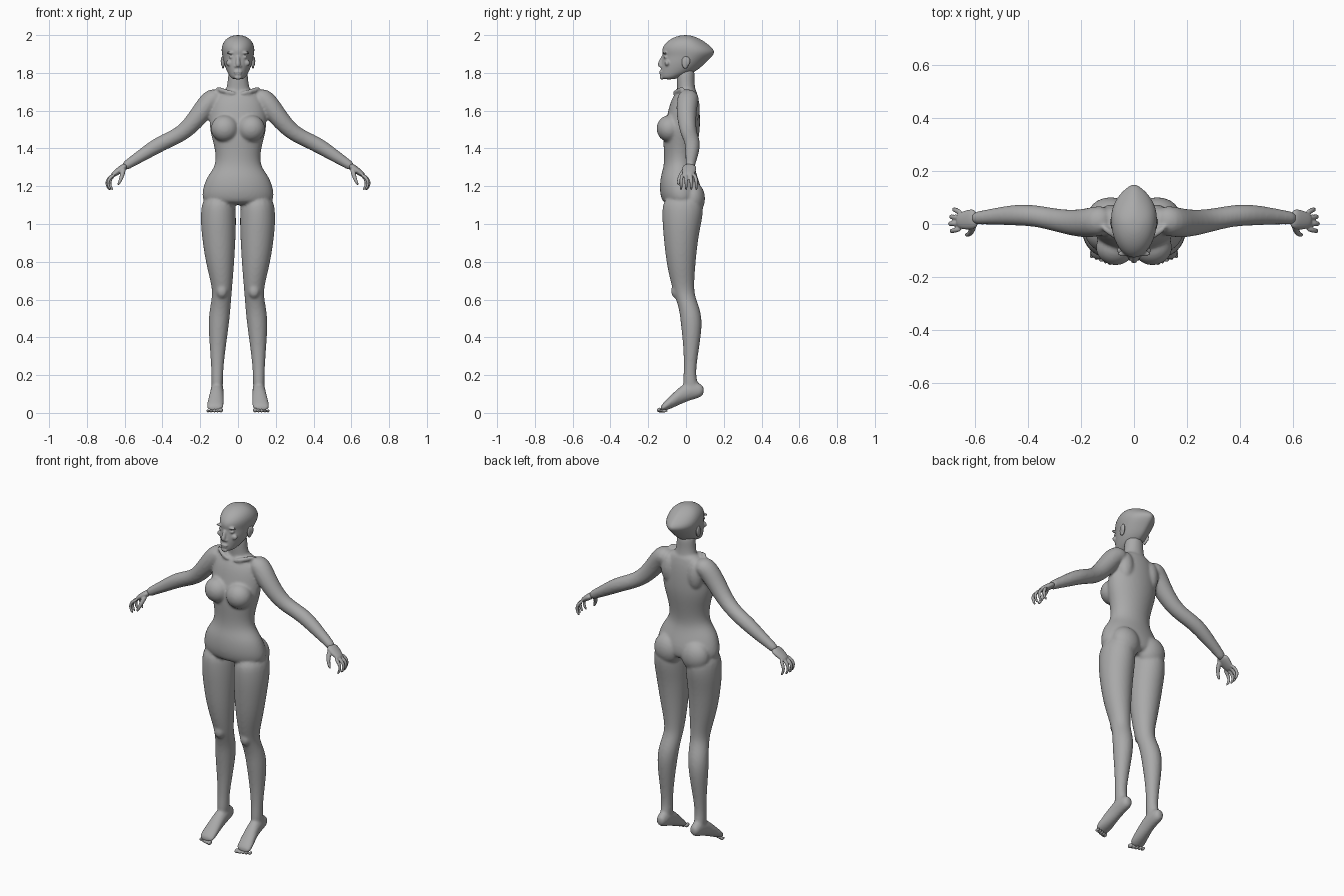
import bpy
import bmesh
import math
from mathutils import Vector, Matrix

default_cube = bpy.data.objects.get("Cube")
if default_cube:
    bpy.data.objects.remove(default_cube, do_unlink=True)

grey = bpy.data.materials.new("plain grey")
grey.use_nodes = True
tone = (0.4, 0.4, 0.4, 1)
grey.diffuse_color = tone
grey.node_tree.nodes["Principled BSDF"].inputs["Base Color"].default_value = tone

SIDES = 16
SWELL = 1.025   # makes up for the shrinking of subdivided rings


def ring(center, u, v, pinch=1.0):
    """Closed oval; pinch above one sharpens its +v half into a point."""
    points = []
    for i in range(SIDES):
        angle = math.tau * i / SIDES
        c, s = math.cos(angle), math.sin(angle)
        if s > 0:
            c = math.copysign(abs(c) ** pinch, c)
        points.append(Vector(center) + (Vector(u) * c + Vector(v) * s) * SWELL)
    return points


def loft(bm, rings):
    """Skin a row of rings and cap both ends."""
    rows = [[bm.verts.new(p) for p in r] for r in rings]
    for low, high in zip(rows, rows[1:]):
        for i in range(SIDES):
            j = (i + 1) % SIDES
            bm.faces.new((low[i], low[j], high[j], high[i]))
    bm.faces.new(rows[0])
    bm.faces.new(rows[-1])


def stack(bm, sections, side=1):
    """Horizontal sections: height, x from, x to, front y, back y."""
    loft(bm, [ring((side * (a + b) / 2, (f + k) / 2, z),
                   ((b - a) / 2, 0, 0), (0, (k - f) / 2, 0))
              for z, a, b, f, k in sections])


def tube(bm, path, side=1, widen=1.0):
    """Limb along a path of x, y, z, radius; widen stretches it across."""
    points = [Vector((side * x, y, z)) for x, y, z, r in path]
    rings = []
    for i, p in enumerate(points):
        t = (points[min(i + 1, len(points) - 1)] - points[max(i - 1, 0)]).normalized()
        u = t.cross(Vector((0, 1, 0))).normalized()
        r = path[i][-1]
        rings.append(ring(p, u * r, u.cross(t) * r * widen))
    loft(bm, rings)


def ball(bm, center, radii, side=1):
    x, y, z = center
    place = Matrix.Translation((side * x, y, z)) @ Matrix.Diagonal((*radii, 1))
    bmesh.ops.create_uvsphere(bm, u_segments=SIDES, v_segments=10, radius=1, matrix=place)


def finish(bm, name, voxel, smoothing):
    """Fuse the overlapping volumes into one smooth skin."""
    bmesh.ops.recalc_face_normals(bm, faces=bm.faces)
    mesh = bpy.data.meshes.new(name)
    bm.to_mesh(mesh)
    bm.free()
    mesh.materials.append(grey)
    obj = bpy.data.objects.new(name, mesh)
    bpy.context.collection.objects.link(obj)
    subdivision = obj.modifiers.new("round", 'SUBSURF')
    subdivision.levels = subdivision.render_levels = 2
    fuse = obj.modifiers.new("fuse", 'REMESH')
    fuse.mode = 'VOXEL'
    fuse.voxel_size = voxel
    fuse.use_smooth_shade = True
    soften = obj.modifiers.new("soften", 'SMOOTH')
    soften.factor = 0.5
    soften.iterations = smoothing
    return obj


# Body: torso and neck
body = bmesh.new()
torso = [
    (1.72, .07, -.03, .05), (1.69, .11, -.06, .06), (1.64, .14, -.085, .07),
    (1.57, .15, -.10, .074), (1.5, .15, -.12, .074), (1.43, .13, -.12, .063),
    (1.36, .115, -.115, .05), (1.3, .122, -.118, .045), (1.25, .165, -.135, .06),
    (1.18, .188, -.14, .085), (1.13, .19, -.13, .085), (1.1, .16, -.11, .07),
]
stack(body, [(z, -w, w, f, k) for z, w, f, k in torso])
neck = [(1.66, .08, -.05, .06), (1.71, .062, -.045, .05),
        (1.76, .053, -.05, .043), (1.84, .05, -.05, .05)]
stack(body, [(z, -w, w, f, k) for z, w, f, k in neck])

leg = [
    (1.16, .02, .185, -.12, .09), (1.05, .01, .199, -.127, .092),
    (.95, .012, .193, -.12, .067), (.8, .02, .172, -.105, .05),
    (.68, .03, .14, -.078, .042), (.62, .035, .135, -.06, .045),
    (.55, .04, .15, -.035, .075), (.47, .048, .157, -.027, .087),
    (.35, .065, .149, -.013, .07), (.22, .08, .14, -.01, .05),
    (.16, .078, .142, -.018, .06), (.1, .085, .138, -.01, .075),
]
arm = [
    (.09, .015, 1.66, .05), (.135, .012, 1.675, .058), (.19, 0, 1.595, .054),
    (.275, .01, 1.49, .043), (.36, .03, 1.448, .04), (.43, .035, 1.415, .041),
    (.51, .03, 1.362, .033), (.57, .025, 1.325, .026), (.61, .02, 1.297, .024),
]
# Foot sections: y, centre height, half height, half width, centre x
foot = [
    (.095, .12, .018, .015, .11), (.08, .118, .036, .03, .11),
    (.03, .12, .05, .034, .11), (-.02, .1, .05, .036, .112),
    (-.07, .065, .038, .042, .117), (-.11, .037, .026, .045, .121),
    (-.135, .022, .016, .04, .122),
]
clavicle = [(.012, -.062, 1.688, .012), (.06, -.055, 1.7, .012), (.12, -.01, 1.72, .014)]

# Body: mirrored limbs and soft masses
for side in (1, -1):
    stack(body, leg, side)
    tube(body, arm, side)
    tube(body, clavicle, side)
    loft(body, [ring((side * x, y, z), (w, 0, 0), (0, 0, h)) for y, z, h, w, x in foot])
    ball(body, (.07, -.088, 1.505), (.076, .07, .072), side)    # bust
    ball(body, (.088, .035, 1.135), (.088, .068, .09), side)    # buttock
    ball(body, (.085, .03, 1.61), (.05, .045, .09), side)       # shoulder blade
    ball(body, (.085, -.05, .645), (.032, .03, .04), side)      # kneecap
    ball(body, (.11, .028, .185), (.034, .014, .014), side)     # ankle bones
finish(body, "body", .008, 4)

# Head: skull sections are height, half width, front y, back y
head = bmesh.new()
skull = [
    (1.765, .028, -.125, -.06), (1.78, .042, -.135, -.02), (1.8, .055, -.135, .04),
    (1.83, .068, -.133, .08), (1.86, .077, -.129, .11), (1.89, .083, -.122, .142),
    (1.915, .088, -.129, .155), (1.945, .086, -.12, .125), (1.975, .07, -.09, .085),
    (1.993, .042, -.052, .045), (2.0, .015, -.02, .015),
]
rings = []
for z, w, front, back in skull:
    middle = front + .55 * (back - front)
    shape = ring((0, middle, z), (w, 0, 0), (0, back - middle, 0), 1.5)
    for p in shape:
        if p.y < middle:
            p.y = middle + (p.y - middle) * (middle - front) / (back - middle)
    rings.append(shape)
loft(head, rings)
nose = [(0, -.118, 1.895, .008), (0, -.132, 1.865, .01),
        (0, -.139, 1.845, .013), (0, -.134, 1.832, .011)]
tube(head, nose)
ball(head, (0, -.133, 1.806), (.024, .009, .006))      # upper lip
ball(head, (0, -.132, 1.796), (.021, .009, .006))      # lower lip
ball(head, (0, -.128, 1.776), (.02, .012, .012))       # chin
for side in (1, -1):
    ball(head, (.034, -.108, 1.884), (.016, .011, .009), side)   # eyelid
    ball(head, (.036, -.112, 1.906), (.027, .011, .007), side)   # brow
    ball(head, (.045, -.1, 1.852), (.02, .014, .016), side)      # cheek
    ball(head, (.012, -.13, 1.835), (.009, .009, .007), side)    # nostril
finish(head, "head", .005, 2)

# Hands, toes and ears
for side, label in ((1, "left"), (-1, "right")):
    hand = bmesh.new()
    palm = [(.59, .022, 1.312, .018), (.625, .016, 1.287, .018),
            (.655, .012, 1.265, .015), (.668, .01, 1.255, .01)]
    tube(hand, palm, side, 2.1)
    for n in range(4):
        y = -.018 + .02 * n
        spread = 1.35 * y - .002
        reach = (0, .006, .002, -.01)[n]
        finger = [(.65, y, 1.265, .01), (.688 + reach, spread, 1.238, .009),
                  (.69 + reach, spread, 1.205, .008), (.672 + reach, spread, 1.178, .006)]
        tube(hand, finger, side)
    thumb = [(.605, .0, 1.297, .014), (.612, -.026, 1.262, .012),
             (.622, -.04, 1.232, .009), (.636, -.042, 1.205, .007)]
    tube(hand, thumb, side)
    finish(hand, label + "_hand", .004, 2)

    toes = bmesh.new()
    for n in range(5):
        size = .013 if n == 0 else .0105 - .0005 * n
        ball(toes, (.09 + .0175 * n, -.138 + .006 * n, size + .002),
             (size * .85, .018, size), side)
    finish(toes, label + "_toes", .004, 1)

    ear = bmesh.new()
    ball(ear, (.079, -.004, 1.855), (.009, .02, .034), side)
    ball(ear, (.084, .008, 1.862), (.008, .014, .026), side)
    finish(ear, label + "_ear", .004, 1)
